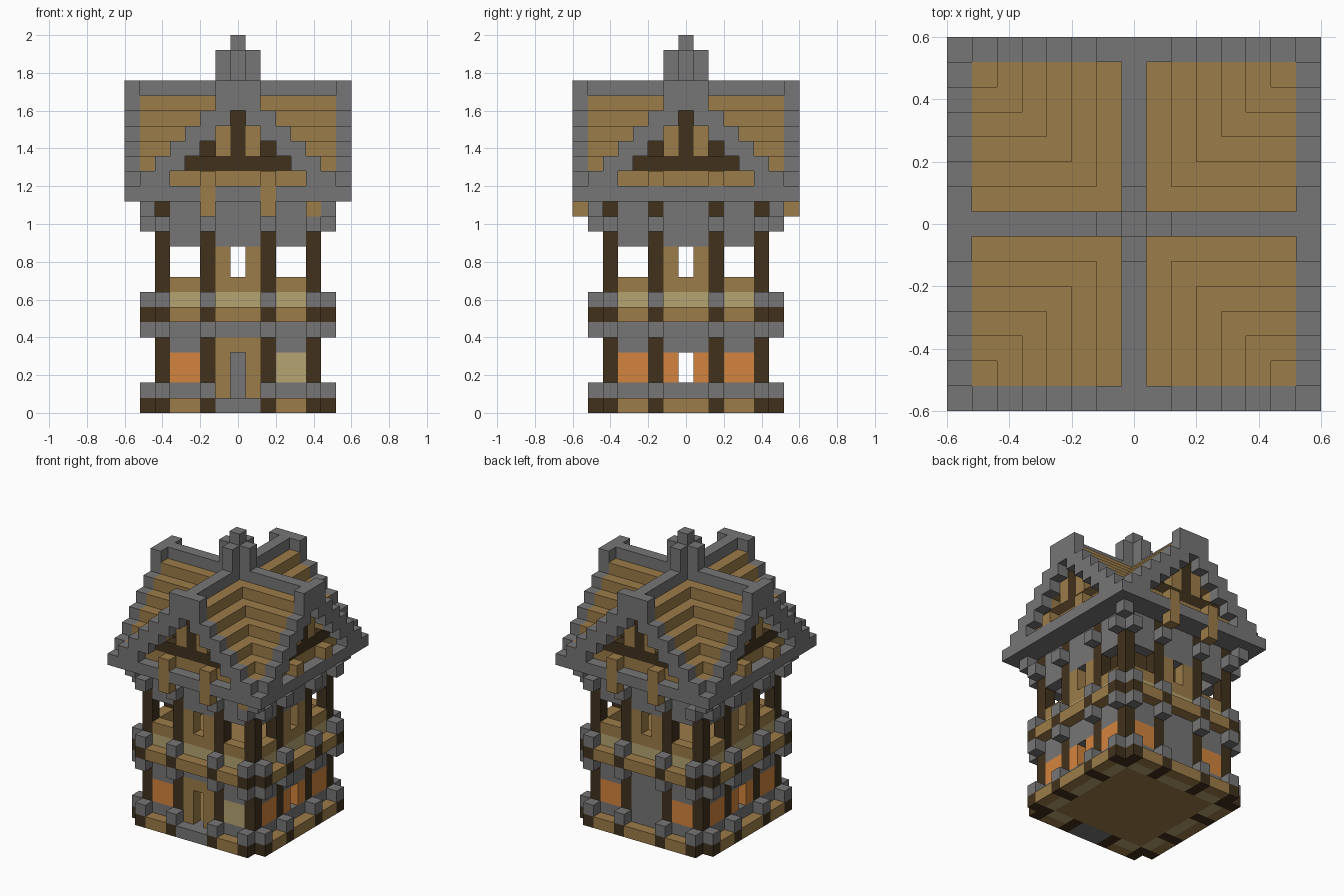
import bpy
import bmesh
from mathutils import Vector

cube = bpy.data.objects.get("Cube")
if cube:
    bpy.data.objects.remove(cube, do_unlink=True)

UNIT = 0.08
COLOURS = {
    "stone_grey": (0.18, 0.18, 0.18),
    "plank_tan": (0.335, 0.201, 0.066),
    "dark_timber": (0.053, 0.031, 0.012),
    "pale_wood": (0.46, 0.37, 0.165),
    "amber_pane": (0.65, 0.23, 0.047),
}
GREY, TAN, DARK, PALE, AMBER = range(5)

materials = []
for name, rgb in COLOURS.items():
    mat = bpy.data.materials.new(name)
    mat.use_nodes = True
    mat.diffuse_color = (*rgb, 1)
    shader = mat.node_tree.nodes["Principled BSDF"]
    shader.inputs["Base Color"].default_value = (*rgb, 1)
    shader.inputs["Roughness"].default_value = 0.9
    materials.append(mat)

# Blocks are kept by grid cell: cell -> (part, colour)
blocks = {}
SIDES = {
    "front": lambda a, r: (a, -r),
    "right": lambda a, r: (r, a),
    "back": lambda a, r: (-a, r),
    "left": lambda a, r: (-r, -a),
}
POSTS = (-5, -2, 2, 5)
PANES = (-4, -3, 3, 4)
DOOR = (-1, 0, 1)


def put(part, colour, x, y, z):
    blocks[x, y, z] = (part, colour)


def on_sides(part, colour, along, radius, levels, sides=SIDES):
    """Place the same row of blocks on each chosen side."""
    for side in sides:
        for a in along:
            for z in levels:
                put(part, colour, *SIDES[side](a, radius), z)


def remove(side, along, radius, levels):
    for a in along:
        for z in levels:
            blocks.pop((*SIDES[side](a, radius), z), None)


def span(n):
    return range(-n, n + 1)


def slab(part, colour, n, z):
    for x in span(n):
        for y in span(n):
            put(part, colour, x, y, z)


# Plinth and balcony share one ledge shape with stone caps
for part, z in (("plinth", 0), ("balcony", 6)):
    slab(part, PALE, 5, z)
    slab(part, TAN, 4, z)
    on_sides(part, TAN, span(5), 6, [z])
    on_sides(part, DARK, POSTS, 6, [z])
    on_sides(part + "_caps", GREY, POSTS, 6, [z + 1])
for r in (5, 6):
    on_sides("door_step", GREY, DOOR, r, [0], ["front"])

# Ground floor walls, flush with the posts
on_sides("lower_walls", GREY, span(4), 5, range(1, 5))
on_sides("lower_windows", AMBER, PANES, 5, (2, 3))
on_sides("lower_windows", AMBER, (-1, 1), 5, (2, 3), ["left", "right"])
on_sides("lower_windows", PALE, (3, 4), 5, (2, 3), ["front"])
for side in ("left", "right"):
    remove(side, [0], 5, (2, 3))
on_sides("door_frame", TAN, DOOR, 5, range(1, 5), ["front"])
remove("front", [0], 5, (1, 2, 3))

# Brackets under the balcony
slab("balcony_support", GREY, 5, 5)
on_sides("balcony_support", GREY, POSTS, 6, [5])

# Upper floor walls with open windows
on_sides("upper_walls", PALE, span(4), 5, [7])
on_sides("upper_walls", TAN, span(4), 5, [8])
on_sides("upper_walls", TAN, (-1, 1), 5, (9, 10))
on_sides("upper_lintel", GREY, span(4), 5, [11])

# Top ring beam, ceiling and brackets
slab("ceiling", TAN, 4, 13)
on_sides("top_beam", GREY, span(5), 5, (12, 13))
on_sides("top_brackets", GREY, POSTS, 6, [12])
for x in (-6, 6):
    for y in (-6, 6):
        put("top_brackets", GREY, x, y, 13)
put("top_brackets", TAN, 5, -6, 13)

# Timber posts
on_sides("posts", DARK, POSTS, 5, range(0, 12))
on_sides("posts", DARK, POSTS, 5, [13])

# Cross gable roof: stepped shell with stone ridges and rims
for x in span(7):
    for y in span(7):
        near = min(abs(x), abs(y))
        rim = max(abs(x), abs(y)) == 7
        stone = rim or near == 0
        top = 21 - near
        for z in range(max(14, top - 1), top + 1):
            ridge_core = near == 0 and not rim and z < top
            put("roof_rims" if stone else "roof_slopes",
                TAN if ridge_core or not stone else GREY, x, y, z)
on_sides("roof_rims", GREY, (-1, 1), 7, [21])

# Eaves ledge
for r in (6, 7):
    on_sides("eaves", GREY, span(r), r, [14])

# Gable walls: tan sill, dark beam, dark king post between planks
on_sides("gable_walls", TAN, span(4), 6, [15])
on_sides("gable_walls", DARK, span(3), 6, [16])
on_sides("gable_walls", DARK, span(2), 5, [17])
on_sides("gable_walls", TAN, (-1, 1), 6, (17, 18))
on_sides("gable_walls", DARK, [0], 6, (17, 18, 19))

# Hanging eave braces
on_sides("eave_braces", TAN, (-2, 2), 7, [15])
on_sides("eave_braces", TAN, (-2, 2), 7, (13, 14), ["front", "back"])

# Spire where the ridges cross
for x, y in ((0, 0), (1, 0), (-1, 0), (0, 1), (0, -1)):
    for z in (21, 22, 23):
        put("spire", GREY, x, y, z)
put("spire", GREY, 0, 0, 24)

# Turn each part into a mesh of its exposed block faces
DIRECTIONS = [Vector(s * (i == k) for i in range(3)) for k in range(3) for s in (-1, 1)]
for part in sorted({p for p, _ in blocks.values()}):
    bm = bmesh.new()
    for cell, (owner, colour) in blocks.items():
        if owner != part:
            continue
        centre = Vector(cell) + Vector((0, 0, 0.5))
        for n in DIRECTIONS:
            if tuple(int(c + d) for c, d in zip(cell, n)) in blocks:
                continue
            u = Vector((n.y, n.z, n.x))
            v = n.cross(u)
            corners = [(u + v), (v - u), (-u - v), (u - v)]
            face = bm.faces.new([bm.verts.new((centre + (n + c) / 2) * UNIT)
                                 for c in corners])
            face.material_index = colour
    bmesh.ops.remove_doubles(bm, verts=bm.verts, dist=0.001)
    mesh = bpy.data.meshes.new(part)
    bm.to_mesh(mesh)
    bm.free()
    for mat in materials:
        mesh.materials.append(mat)
    bpy.context.collection.objects.link(bpy.data.objects.new(part, mesh))
